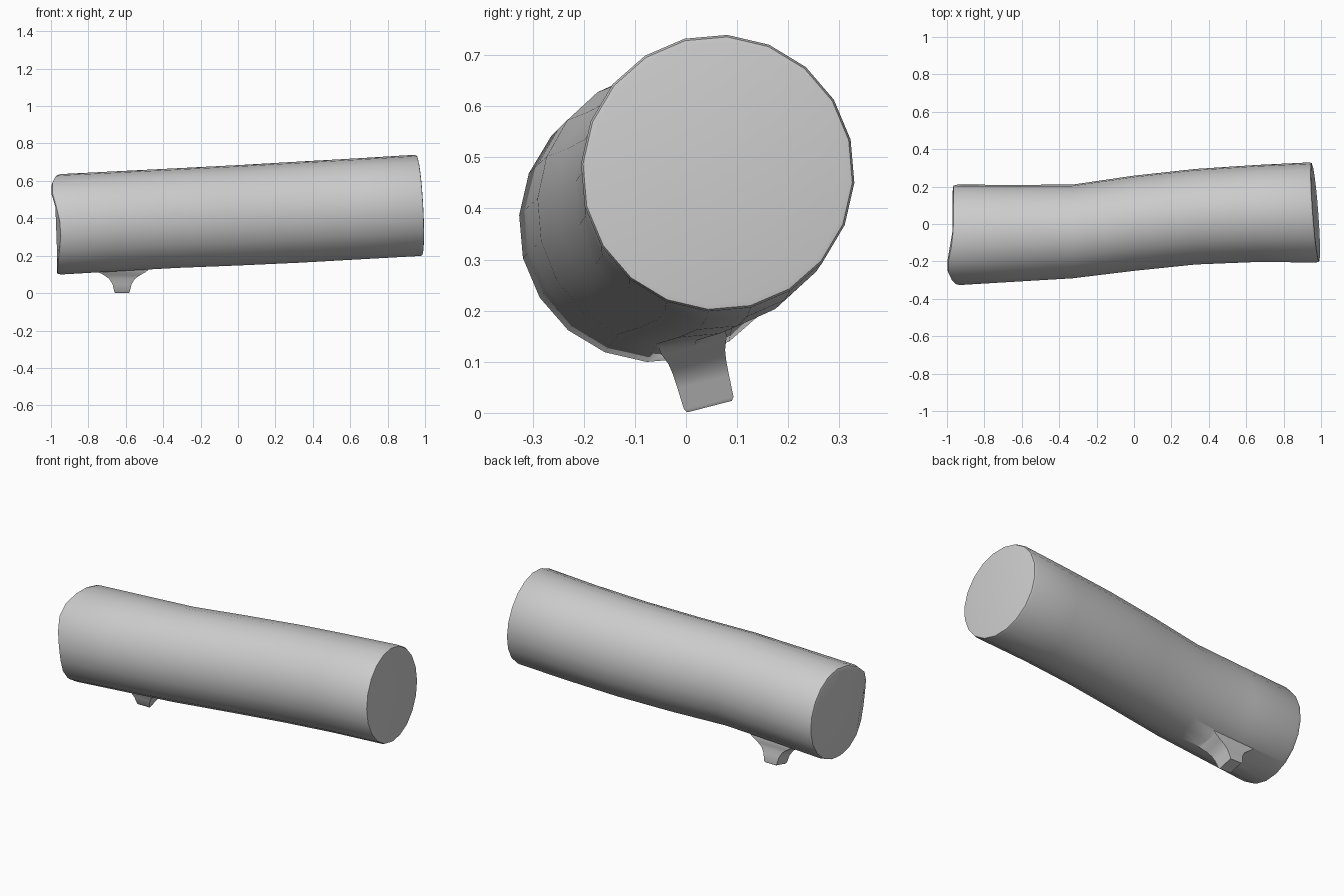
import bpy, bmesh
from math import sin, cos, radians, exp
from mathutils import Vector

if "Cube" in bpy.data.objects:
    bpy.data.objects.remove(bpy.data.objects["Cube"])

SIDES = 20

def loft(name, rings):
    """Skin a list of closed rings and cap both ends."""
    bm = bmesh.new()
    loops = [[bm.verts.new(p) for p in ring] for ring in rings]
    n = len(loops[0])
    for a, b in zip(loops, loops[1:]):
        for i in range(n):
            j = (i + 1) % n
            bm.faces.new((a[i], a[j], b[j], b[i]))
    bm.faces.new(loops[0])
    bm.faces.new(loops[-1])
    bmesh.ops.recalc_face_normals(bm, faces=bm.faces)
    mesh = bpy.data.meshes.new(name)
    bm.to_mesh(mesh)
    bm.free()
    ob = bpy.data.objects.new(name, mesh)
    bpy.context.collection.objects.link(ob)
    return ob

def left_cut(a):
    """Uneven sawn end: proud at the upper front, dented at mid front."""
    peak = exp(-((a - 132) / 28) ** 2)
    dent = exp(-((a - 190) / 30) ** 2)
    return -0.957 - 0.031 * peak + 0.018 * dent

def ring(y, z, ry, rz, x_of):
    pts = []
    for i in range(SIDES):
        a = 14 + i * 360 / SIDES
        dy, dz = ry * cos(radians(a)), rz * sin(radians(a))
        pts.append(Vector((x_of(a, dy, dz), y + dy, z + dz)))
    return pts

# Trunk: gently bent log, with softened rims at both cut ends
left = lambda off: (lambda a, dy, dz: left_cut(a) - off)
right = lambda off: (lambda a, dy, dz: 0.958 + off - 0.075 * dy - 0.055 * dz)
at = lambda x: (lambda a, dy, dz: x)
rings = [
    ring(-0.058, 0.367, 0.250, 0.250, left(0.012)),
    ring(-0.058, 0.367, 0.264, 0.264, left(0.008)),
    ring(-0.058, 0.368, 0.269, 0.269, left(-0.012)),
    ring(-0.050, 0.384, 0.260, 0.268, at(-0.65)),
    ring(-0.040, 0.401, 0.251, 0.267, at(-0.33)),
    ring(0.004, 0.416, 0.255, 0.269, at(0.0)),
    ring(0.039, 0.433, 0.256, 0.271, at(0.33)),
    ring(0.056, 0.451, 0.260, 0.271, at(0.65)),
    ring(0.062, 0.469, 0.268, 0.271, right(0)),
    ring(0.062, 0.469, 0.264, 0.267, right(0.011)),
    ring(0.062, 0.469, 0.254, 0.257, right(0.013)),
]
log = loft("log", rings)

# Branch stub: small square peg flaring into the underside
origin = Vector((-0.62, -0.05, 0.385))
axis, side = Vector((0, 0.25, -0.968)), Vector((0, 0.968, 0.25))
stub_rings = []
for d, hx, hy in [(0.20, 0.19, 0.075), (0.262, 0.13, 0.066), (0.285, 0.095, 0.057),
                  (0.305, 0.069, 0.054), (0.335, 0.051, 0.052), (0.378, 0.041, 0.050),
                  (0.385, 0.036, 0.045)]:
    c = origin + axis * d
    stub_rings.append([c + Vector((sx * hx, 0, 0)) + side * (sy * hy)
                       for sx, sy in ((-1, -1), (1, -1), (1, 1), (-1, 1))])
stub = loft("branch_stub", stub_rings)

# Merge the stub into the log
mod = log.modifiers.new("join_stub", 'BOOLEAN')
mod.operation = 'UNION'
mod.solver = 'EXACT'
mod.object = stub
bpy.ops.object.select_all(action='DESELECT')
log.select_set(True)
bpy.context.view_layer.objects.active = log
bpy.ops.object.modifier_apply(modifier=mod.name)
bpy.data.objects.remove(stub)
bpy.ops.object.shade_smooth_by_angle(angle=radians(50))
